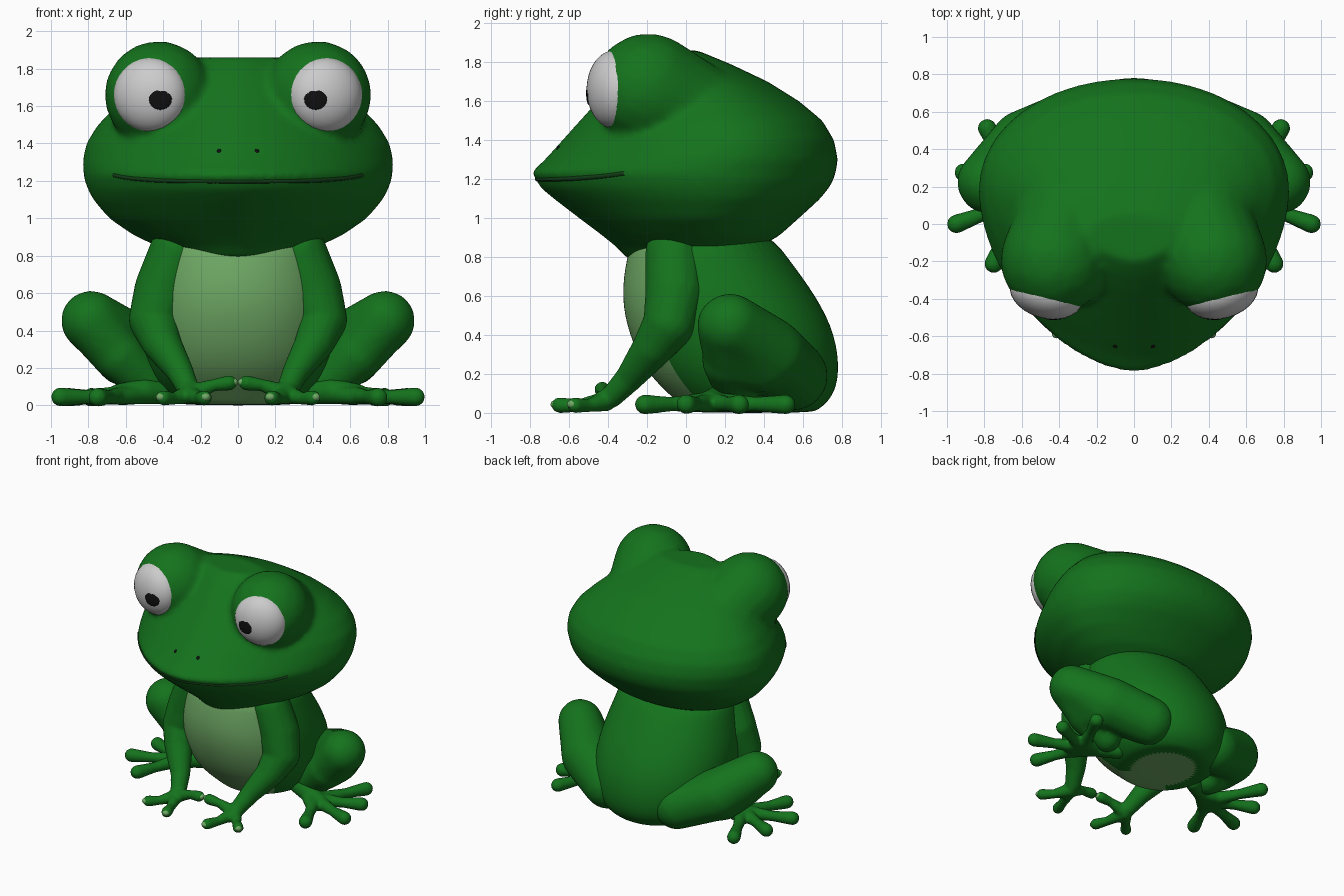
import bpy, bmesh, math
from mathutils import Matrix, Vector

if "Cube" in bpy.data.objects:
    bpy.data.objects.remove(bpy.data.objects["Cube"])


def material(name, rgb):
    m = bpy.data.materials.new(name)
    m.diffuse_color = (*rgb, 1)
    m.use_nodes = True
    m.node_tree.nodes["Principled BSDF"].inputs["Base Color"].default_value = m.diffuse_color
    return m


GREEN = material("skin_green", (0.007, 0.17, 0.012))
PALE = material("belly_green", (0.16, 0.40, 0.13))
DARK = material("mouth_dark", (0.006, 0.05, 0.008))
WHITE = material("eye_white", (0.55, 0.55, 0.55))
BLACK = material("pupil_black", (0.005, 0.005, 0.005))


def finish(name, bm, mats, voxel=0, smooth=4, mirror=False, subsurf=0):
    bmesh.ops.delete(bm, geom=[v for v in bm.verts if not v.link_faces], context='VERTS')
    bmesh.ops.recalc_face_normals(bm, faces=bm.faces[:])
    for f in bm.faces:
        f.smooth = True
    me = bpy.data.meshes.new(name)
    bm.to_mesh(me)
    bm.free()
    for m in mats:
        me.materials.append(m)
    ob = bpy.data.objects.new(name, me)
    bpy.context.collection.objects.link(ob)
    if voxel:
        r = ob.modifiers.new("blend", 'REMESH')
        r.mode, r.voxel_size, r.use_smooth_shade = 'VOXEL', voxel, True
        s = ob.modifiers.new("soften", 'SMOOTH')
        s.factor, s.iterations = 0.5, smooth
    if subsurf:
        r = ob.modifiers.new("round", 'SUBSURF')
        r.levels = r.render_levels = subsurf
    if mirror:
        ob.modifiers.new("mirror", 'MIRROR').use_mirror_merge = False
    return ob


def ball_points(x, y, z, r, n=120):
    pts = []
    for i in range(n):
        h = 1 - 2 * (i + 0.5) / n
        a = i * 2.39996
        k = math.sqrt(1 - h * h)
        pts.append(Vector((x + r * k * math.cos(a), y + r * k * math.sin(a), z + r * h)))
    return pts


def hull(bm, *balls):
    """Convex skin around (x, y, z, radius) balls."""
    vs = [bm.verts.new(p) for b in balls for p in ball_points(*b)]
    bmesh.ops.convex_hull(bm, input=vs)


def chain(bm, balls):
    """Tapered rounded limb through the balls."""
    for a, b in zip(balls, balls[1:]):
        hull(bm, a, b)


def ellipsoid(bm, loc, size, turn=0.0):
    bmesh.ops.create_uvsphere(
        bm, u_segments=28, v_segments=18, radius=1,
        matrix=Matrix.Translation(loc) @ Matrix.Rotation(turn, 4, 'Z') @ Matrix.Diagonal((*size, 1)))


def ring_point(a, front, back, w, n_front, mid):
    """Point on an egg-shaped horizontal section; a = 0 is the front tip."""
    cy = front + (back - front) * mid
    c, s = math.cos(a), math.sin(a)
    n = n_front if c > 0 else 2.05
    d = cy - front if c > 0 else back - cy
    x = w * math.copysign(abs(s) ** (2 / n), s)
    return x, cy - d * math.copysign(abs(c) ** (2 / n), c)


def loft(bm, sections, n_front, mid, segs=48):
    """Skin over the sections; returns the side faces row by row, then the bottom cap."""
    rings, rows = [], []
    for z, f, b, w in sections:
        rings.append([bm.verts.new((*ring_point(2 * math.pi * i / segs, f, b, w, n_front, mid), z))
                      for i in range(segs)])
    for r0, r1 in zip(rings, rings[1:]):
        rows.append([bm.faces.new((r0[i], r0[(i + 1) % segs], r1[(i + 1) % segs], r1[i]))
                     for i in range(segs)])
    bottom = bm.faces.new(rings[0][::-1])
    bm.faces.new(rings[-1])
    return rows, bottom


# head: stacked sections (z, front y, back y, half width) with eye bumps blended in
HEAD = [(0.785, -0.30, 0.10, 0.27), (0.84, -0.345, 0.36, 0.41), (0.91, -0.43, 0.48, 0.56),
        (1.00, -0.55, 0.58, 0.69), (1.10, -0.68, 0.69, 0.775), (1.17, -0.765, 0.745, 0.81),
        (1.20, -0.75, 0.757, 0.82), (1.225, -0.805, 0.768, 0.825), (1.30, -0.725, 0.78, 0.832),
        (1.40, -0.635, 0.76, 0.812), (1.50, -0.545, 0.70, 0.75), (1.60, -0.455, 0.58, 0.65),
        (1.70, -0.365, 0.42, 0.53), (1.79, -0.28, 0.23, 0.38), (1.86, -0.20, 0.06, 0.24)]
bm = bmesh.new()
loft(bm, HEAD, 1.72, 0.6, 64)
for s in (-1, 1):
    chain(bm, [(s * 0.425, -0.195, 1.66, 0.291), (s * 0.35, 0.06, 1.52, 0.27)])
finish("head", bm, [GREEN], voxel=0.02, smooth=14)

# mouth line wrapped around the snout
curve = bpy.data.curves.new("mouth", 'CURVE')
curve.dimensions, curve.bevel_depth, curve.bevel_resolution = '3D', 0.013, 2
sp = curve.splines.new('POLY')
N = 40
sp.points.add(N)
for i in range(N + 1):
    t = -1 + 2 * i / N
    x, y = ring_point(t * 0.98, -0.763, 0.757, 0.82, 1.72, 0.6)
    sp.points[i].co = (x, y, 1.2 + 0.03 * t ** 4, 1)
curve.materials.append(DARK)
bpy.context.collection.objects.link(bpy.data.objects.new("mouth", curve))

# nostrils, eyeballs and pupils
bm = bmesh.new()
ellipsoid(bm, (0.1, -0.648, 1.355), (0.014, 0.016, 0.016))
finish("nostrils", bm, [BLACK], mirror=True)
bm = bmesh.new()
ellipsoid(bm, (0.468, -0.37, 1.66), (0.2, 0.135, 0.2), math.radians(15))
finish("eyeballs", bm, [WHITE], mirror=True)
bm = bmesh.new()
ellipsoid(bm, (0.415, -0.498, 1.64), (0.062, 0.014, 0.06), math.radians(-4))
finish("pupils", bm, [BLACK], mirror=True)

# torso with a pale belly
TORSO = [(0.0, 0.02, 0.64, 0.28), (0.015, 0.0, 0.68, 0.34), (0.08, -0.07, 0.755, 0.42),
         (0.20, -0.20, 0.79, 0.49), (0.40, -0.295, 0.77, 0.53), (0.60, -0.335, 0.67, 0.51),
         (0.80, -0.305, 0.52, 0.46), (0.96, -0.26, 0.40, 0.43)]
bm = bmesh.new()
rows, bottom = loft(bm, TORSO, 2.1, 0.5)
for row in rows:
    for f in row[:6] + row[-6:]:
        f.material_index = 1
bottom.material_index = 1
finish("torso", bm, [GREEN, PALE], subsurf=2)

# front arms with three-fingered hands
bm = bmesh.new()
chain(bm, [(0.325, -0.06, 0.82, 0.15), (0.40, -0.055, 0.62, 0.155), (0.45, -0.085, 0.46, 0.135),
           (0.41, -0.17, 0.335, 0.105), (0.31, -0.29, 0.18, 0.072), (0.265, -0.38, 0.085, 0.058),
           (0.255, -0.46, 0.05, 0.045)])
FINGERS = [(0.045, -0.43, 0.12), (0.18, -0.65, 0.04), (0.40, -0.57, 0.04)]
for x, y, z in FINGERS:
    chain(bm, [(0.26, -0.41, 0.06, 0.052),
               (0.26 + (x - 0.26) * 0.6, -0.41 + (y + 0.41) * 0.6, z * 0.9, 0.033),
               (x, y, z, 0.041)])
finish("front_arms", bm, [GREEN], voxel=0.012, smooth=4, mirror=True)

# folded hind legs: thigh from rump to knee, shin back to the ankle
bm = bmesh.new()
chain(bm, [(0.31, 0.55, 0.19, 0.18), (0.58, 0.42, 0.30, 0.195), (0.785, 0.225, 0.452, 0.163)])
hull(bm, (0.785, 0.21, 0.45, 0.155), (0.64, 0.23, 0.27, 0.14), (0.60, 0.40, 0.27, 0.17))
chain(bm, [(0.64, 0.22, 0.27, 0.14), (0.48, 0.26, 0.12, 0.11)])
finish("hind_legs", bm, [GREEN], voxel=0.018, smooth=10, mirror=True)

# hind feet: broad soles with four splayed toes
bm = bmesh.new()
chain(bm, [(0.36, 0.24, 0.065, 0.06), (0.50, 0.17, 0.075, 0.07), (0.64, 0.12, 0.06, 0.055)])
hull(bm, (0.50, 0.17, 0.06, 0.055), (0.66, 0.22, 0.045, 0.04), (0.70, 0.10, 0.045, 0.04),
     (0.63, 0.03, 0.045, 0.04))
TOES = [(0.785, 0.512, 0.043), (0.91, 0.275, 0.043), (0.95, 0.0, 0.045), (0.75, -0.212, 0.043)]
for x, y, z in TOES:
    chain(bm, [(0.60, 0.13, 0.055, 0.055), (0.60 + (x - 0.6) * 0.6, 0.13 + (y - 0.13) * 0.6, 0.045, 0.038),
               (x, y, z, 0.051)])
finish("hind_feet", bm, [GREEN], voxel=0.013, smooth=4, mirror=True)

# pale toe and finger tips
bm = bmesh.new()
for (x, y, z), (cx, cy) in [(p, (0.26, -0.41)) for p in FINGERS] + [(p, (0.6, 0.13)) for p in TOES]:
    d = Vector((x - cx, y - cy, 0)).normalized() * 0.02
    ellipsoid(bm, (x + d.x, y + d.y, z + 0.004), (0.026, 0.026, 0.022))
finish("toe_tips", bm, [PALE], mirror=True)
